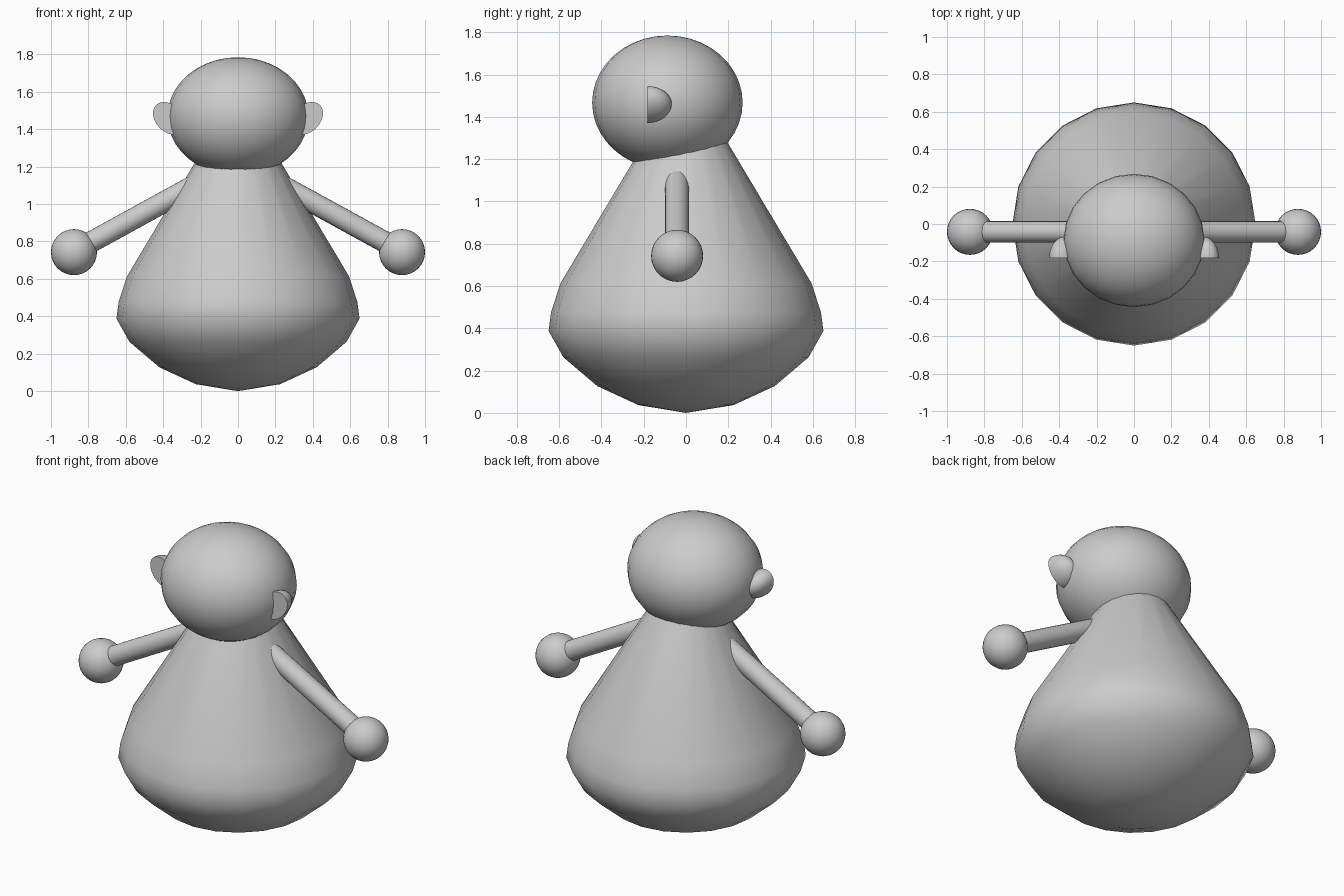
import bpy, bmesh, math
from mathutils import Matrix, Vector

if "Cube" in bpy.data.objects:
    bpy.data.objects.remove(bpy.data.objects["Cube"])


def finish(bm, name):
    bmesh.ops.recalc_face_normals(bm, faces=bm.faces)
    mesh = bpy.data.meshes.new(name)
    bm.to_mesh(mesh)
    bm.free()
    obj = bpy.data.objects.new(name, mesh)
    bpy.context.collection.objects.link(obj)
    bpy.ops.object.select_all(action='DESELECT')
    obj.select_set(True)
    bpy.context.view_layer.objects.active = obj
    bpy.ops.object.shade_smooth_by_angle(angle=math.radians(50))
    return obj


def ellipsoid(radii, segments, rings):
    bm = bmesh.new()
    bmesh.ops.create_uvsphere(bm, u_segments=segments, v_segments=rings, radius=1)
    bmesh.ops.scale(bm, vec=radii, verts=bm.verts)
    return bm


# Pear-shaped body: a profile turned in 20 steps
profile = [(0, 0), (0.225, 0.037), (0.42, 0.127), (0.58, 0.263), (0.65, 0.388),
           (0.638, 0.478), (0.593, 0.615), (0.19, 1.29), (0, 1.32)]
bm = bmesh.new()
verts = [bm.verts.new((r, 0, z)) for r, z in profile]
edges = [bm.edges.new(pair) for pair in zip(verts, verts[1:])]
bmesh.ops.spin(bm, geom=verts + edges, cent=(0, 0, 0), axis=(0, 0, 1),
               angle=math.tau, steps=20, use_merge=False)
bmesh.ops.remove_doubles(bm, verts=bm.verts, dist=0.0005)
finish(bm, "body")

# Head
bm = ellipsoid((0.377, 0.356, 0.317), 24, 20)
bmesh.ops.translate(bm, vec=(0, -0.088, 1.468), verts=bm.verts)
finish(bm, "head")

for side, label in ((-1, "left"), (1, "right")):
    # Arm
    start, end = Vector((side * 0.2, -0.042, 1.118)), Vector((side * 0.82, -0.042, 0.778))
    axis = end - start
    bm = bmesh.new()
    bmesh.ops.create_cone(bm, cap_ends=True, segments=24, radius1=0.057,
                          radius2=0.057, depth=axis.length)
    turn = axis.to_track_quat('Z', 'Y').to_matrix().to_4x4()
    bmesh.ops.transform(bm, matrix=Matrix.Translation((start + end) / 2) @ turn, verts=bm.verts)
    finish(bm, label + "_arm")

    # Hand
    bm = ellipsoid((0.123, 0.123, 0.123), 32, 16)
    bmesh.ops.translate(bm, vec=(side * 0.877, -0.042, 0.743), verts=bm.verts)
    finish(bm, label + "_hand")

    # Ear: half an ellipsoid with a flat front, leaning outward at the top
    bm = ellipsoid((0.08, 0.115, 0.087), 24, 16)
    cut = bmesh.ops.bisect_plane(bm, geom=bm.verts[:] + bm.edges[:] + bm.faces[:],
                                 plane_co=(0, 0, 0), plane_no=(0, -1, 0), clear_outer=True)
    rim = [e for e in cut["geom_cut"] if isinstance(e, bmesh.types.BMEdge)]
    bmesh.ops.contextual_create(bm, geom=rim)
    for v in bm.verts:
        v.co.x = side * (v.co.x + 0.3 * v.co.z + 0.37)
    bmesh.ops.translate(bm, vec=(0, -0.182, 1.459), verts=bm.verts)
    finish(bm, label + "_ear")
